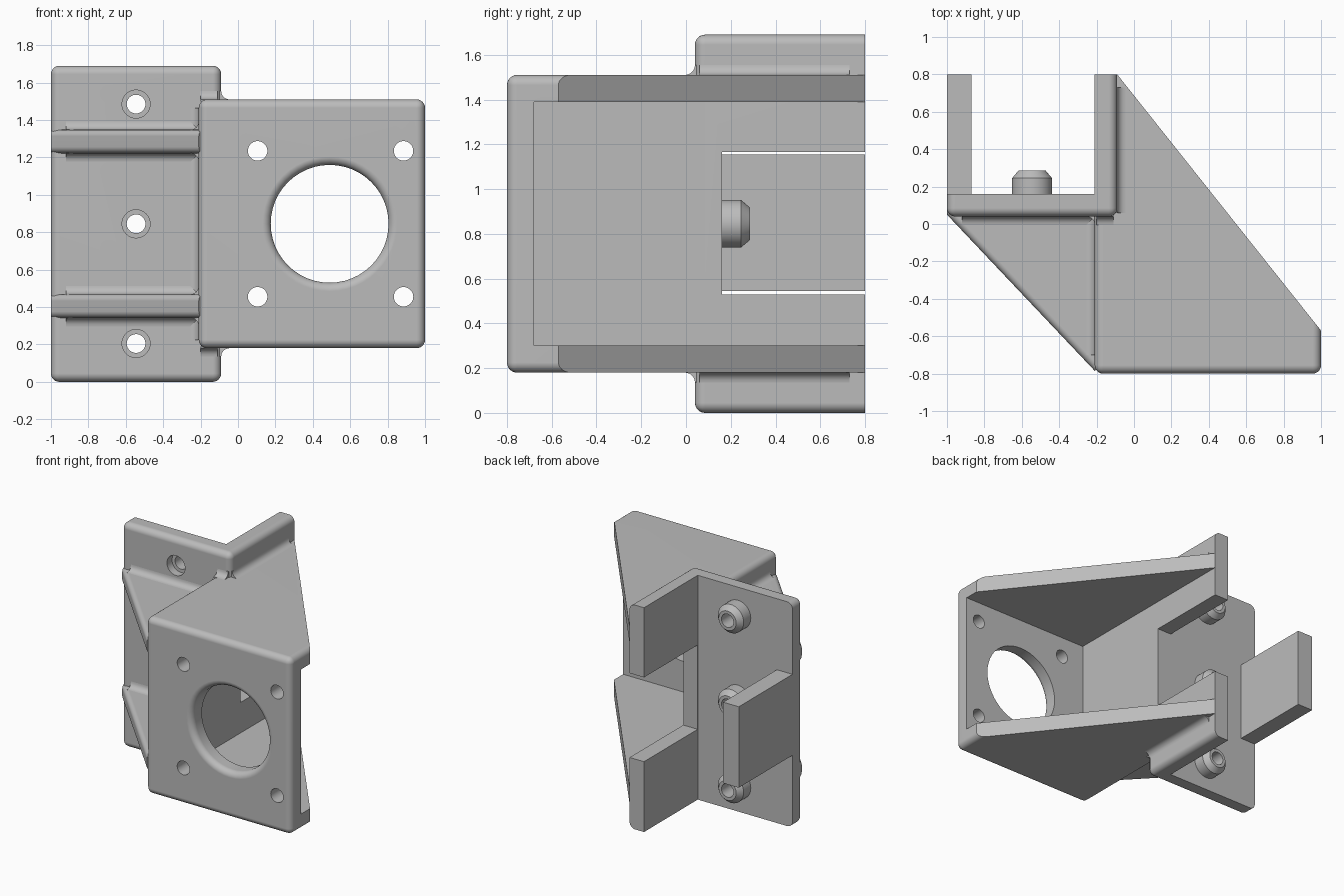
import bpy, bmesh, math
from mathutils import Vector, Matrix

if "Cube" in bpy.data.objects:
    bpy.data.objects.remove(bpy.data.objects["Cube"], do_unlink=True)

R = 0.045            # edge rounding and fillet radius
HEIGHT = 1.69
MID = HEIGHT / 2

grey = bpy.data.materials.new("light_grey")
grey.use_nodes = True
grey.diffuse_color = (0.5, 0.5, 0.5, 1)
grey.node_tree.nodes["Principled BSDF"].inputs["Base Color"].default_value = (0.5, 0.5, 0.5, 1)


def to_object(name, bm):
    bmesh.ops.recalc_face_normals(bm, faces=bm.faces[:])
    mesh = bpy.data.meshes.new(name)
    bm.to_mesh(mesh)
    bm.free()
    obj = bpy.data.objects.new(name, mesh)
    bpy.context.scene.collection.objects.link(obj)
    mesh.materials.append(grey)
    return obj


def sweep(name, points, along, rounded=None):
    """Extrude a closed outline and round the edges picked by a rule."""
    bm = bmesh.new()
    face = bm.faces.new([bm.verts.new(p) for p in points])
    top = bmesh.ops.extrude_face_region(bm, geom=[face], use_keep_orig=True)["geom"]
    bmesh.ops.translate(bm, vec=along, verts=[v for v in top if isinstance(v, bmesh.types.BMVert)])
    bmesh.ops.recalc_face_normals(bm, faces=bm.faces[:])
    if rounded:
        edges = [e for e in bm.edges if rounded(e.verts[0].co, e.verts[1].co)]
        bmesh.ops.bevel(bm, geom=edges, offset=R, offset_type='OFFSET', segments=6,
                        profile=0.5, affect='EDGES', clamp_overlap=True)
    return to_object(name, bm)


def slab(name, plan, z0, z1, rounded=None):
    return sweep(name, [(x, y, z0) for x, y in plan], (0, 0, z1 - z0), rounded)


def box(name, x0, x1, y0, y1, z0, z1):
    return slab(name, [(x0, y0), (x1, y0), (x1, y1), (x0, y1)], z0, z1)


def lathe(name, profile, x, z, closed=False):
    """Turn a (radius, y) profile about an axis parallel to y."""
    bm = bmesh.new()
    steps = 48
    rings = []
    for r, y in profile:
        if r == 0:
            rings.append([bm.verts.new((x, y, z))] * steps)
        else:
            rings.append([bm.verts.new((x + r * math.cos(a), y, z + r * math.sin(a)))
                          for a in (math.tau * i / steps for i in range(steps))])
    pairs = list(zip(rings, rings[1:]))
    if closed:
        pairs.append((rings[-1], rings[0]))
    for a, b in pairs:
        for i in range(steps):
            j = (i + 1) % steps
            corners = list(dict.fromkeys([a[i], a[j], b[j], b[i]]))
            bm.faces.new(corners)
    return to_object(name, bm)


def fillet(name, corner, u, v, along):
    """Concave strip filling the inside corner between directions u and v."""
    c, u, v = Vector(corner), Vector(u), Vector(v)
    arc = [c + R * (u * (1 - math.cos(t)) + v * (1 - math.sin(t)))
           for t in (math.pi / 2 * i / 6 for i in range(7))]
    sink = c - 0.01 * (u + v)
    sweep(name, [sink, arc[0] - 0.01 * u] + arc + [arc[-1] - 0.01 * v], along)


def cut(obj, cutters):
    for c in cutters:
        c.hide_render = True
        mod = obj.modifiers.new("cut", 'BOOLEAN')
        mod.operation, mod.solver, mod.object = 'DIFFERENCE', 'EXACT', c
    bpy.context.view_layer.update()
    graph = bpy.context.evaluated_depsgraph_get()
    mesh = bpy.data.meshes.new_from_object(obj.evaluated_get(graph))
    obj.modifiers.clear()
    obj.data = mesh
    mesh.materials.clear()
    mesh.materials.append(grey)
    for p in mesh.polygons:
        p.material_index = 0
    for c in cutters:
        bpy.data.objects.remove(c, do_unlink=True)


def near(a, b):
    return abs(a - b) < 1e-4


def edge_rule(front, sides):
    """Edges of the front face, and level edges along the given side faces."""
    def rule(a, b):
        if near(a.y, front) and near(b.y, front):
            return True
        return near(a.z, b.z) and any(near(a.x, s) and near(b.x, s) for s in sides)
    return rule


def notch():
    return box("notch_cutter", -0.3, 0.1, 0.161, 1, 0.53, 1.165)


# Mounting plate with its two rear flanges
SCREWS = [0.205, MID, 1.485]
SX = -0.545
mount = slab("mounting_plate",
             [(-1, 0.04), (-0.09, 0.04), (-0.09, 0.8), (-0.21, 0.8), (-0.21, 0.16), (-1, 0.16)],
             0, HEIGHT, edge_rule(0.04, (-1, -0.09)))
bores = [lathe("bore_cutter", [(0, -0.1), (0.075, -0.1), (0.075, 0.1), (0.05, 0.1),
                               (0.05, 0.3), (0, 0.3)], SX, z) for z in SCREWS]
cut(mount, [notch()] + bores)

# Clip tab on the far edge
box("clip_tab", -1, -0.87, 0.14, 0.8, 0.545, 1.155)

# Hollow bosses behind the screw holes
for i, z in enumerate(SCREWS):
    lathe(f"screw_boss_{i + 1}", [(0.05, 0.12), (0.107, 0.12), (0.107, 0.245),
                                  (0.073, 0.285), (0.05, 0.285)], SX, z, closed=True)

# Open box bracket: front plate, side wall and slanted cheeks
Z0, Z1 = 0.18, 1.51
bracket = slab("motor_bracket",
               [(-0.21, -0.8), (1, -0.8), (1, -0.57), (-0.09, 0.8), (-0.21, 0.8)],
               Z0, Z1, edge_rule(-0.8, (1, -0.21)))
flare = [(0.315 + R * (1 - math.cos(t)), -0.8 + R * (1 - math.sin(t)))
         for t in (math.pi / 2 * i / 6 for i in range(7))]
shaft = lathe("shaft_cutter", [(0, -0.9), (0.315 + R, -0.9)] + flare[::-1]
              + [(0.315, -0.6), (0, -0.6)], 0.49, MID)
bolts = [lathe("bolt_cutter", [(0, -0.9), (0.052, -0.9), (0.052, -0.6), (0, -0.6)],
               0.495 + sx * 0.39, MID + sz * 0.39) for sx in (-1, 1) for sz in (-1, 1)]
cut(bracket, [box("hollow_cutter", -0.09, 2, -0.68, 2, 0.3, 1.39), notch(), shaft] + bolts)


# Triangular ribs, rounded along the slanted edge
def on_slant(a, b):
    return near(a.z, b.z) and not near(a.x, b.x) and a.y + b.y < -0.7 and min(a.x, b.x) < -0.9


for side, word in ((-1, "lower"), (1, "upper")):
    rib_z = MID + side * 0.44
    slab(f"{word}_rib", [(-1, 0.05), (-0.21, -0.785), (-0.15, -0.74), (-0.15, 0.1), (-1, 0.1)],
         rib_z - 0.063, rib_z + 0.063, on_slant)
    for s in (-1, 1):
        z = rib_z + s * 0.063
        fillet(f"{word}_rib_wall_fillet", (-0.21, -0.7, z), (-1, 0, 0), (0, 0, s), (0, 0.74, 0))
        fillet(f"{word}_rib_plate_fillet", (-0.92, 0.04, z), (0, -1, 0), (0, 0, s), (0.71, 0, 0))
    # Fillets where the bracket meets the mounting plate
    z = Z1 if side > 0 else Z0
    fillet(f"{word}_flange_fillet", (-0.09, 0.06, z), (1, 0, 0), (0, 0, side), (0, 0.67, 0))
    fillet(f"{word}_front_fillet", (-0.2, 0.04, z), (0, -1, 0), (0, 0, side), (0.09, 0, 0))
fillet("wall_fillet", (-0.21, 0.04, Z0 + R), (-1, 0, 0), (0, -1, 0), (0, 0, Z1 - Z0 - 2 * R))

# Smooth the rounds while keeping flat faces flat
parts = [o for o in bpy.context.scene.objects if o.type == 'MESH' and grey.name in o.data.materials]
bpy.ops.object.select_all(action='DESELECT')
for o in parts:
    o.select_set(True)
bpy.context.view_layer.objects.active = parts[0]
bpy.ops.object.shade_smooth_by_angle(angle=math.radians(32))
for o in parts:
    o.modifiers.new("flat_faces", 'WEIGHTED_NORMAL').keep_sharp = True
